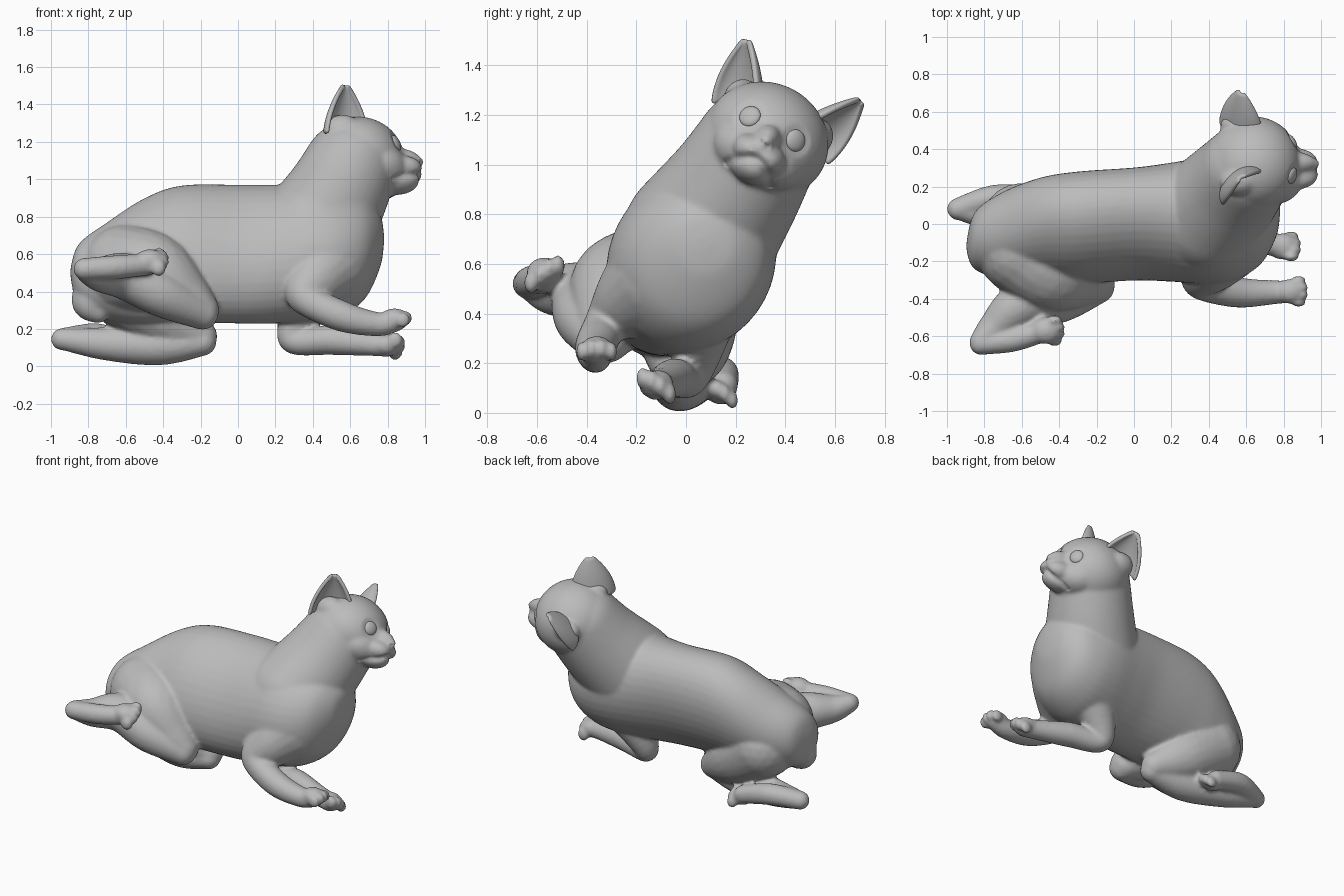
import bpy, bmesh, math
from mathutils import Vector, Matrix
from mathutils.bvhtree import BVHTree

if "Cube" in bpy.data.objects:
    bpy.data.objects.remove(bpy.data.objects["Cube"])

fur = bpy.data.materials.new("plain_grey")
fur.use_nodes = True
GREY = (0.5, 0.5, 0.5, 1)
fur.diffuse_color = GREY
fur.node_tree.nodes["Principled BSDF"].inputs["Base Color"].default_value = GREY

ROLL = Matrix.Rotation(math.radians(-28), 4, 'X')
HEAD = Matrix.Translation((0.64, 0.325, 1.1)) @ ROLL


def make_object(name, bm):
    bmesh.ops.recalc_face_normals(bm, faces=bm.faces[:])
    mesh = bpy.data.meshes.new(name)
    bm.to_mesh(mesh)
    bm.free()
    mesh.materials.append(fur)
    ob = bpy.data.objects.new(name, mesh)
    bpy.context.collection.objects.link(ob)
    return ob


def smooth(ob, angle=40):
    bpy.ops.object.select_all(action='DESELECT')
    ob.select_set(True)
    bpy.context.view_layer.objects.active = ob
    bpy.ops.object.shade_smooth_by_angle(angle=math.radians(angle))


def blob(bm, centre, radii, frame=Matrix(), detail=3):
    m = frame @ Matrix.Translation(centre) @ Matrix.Diagonal((*radii, 1))
    bmesh.ops.create_icosphere(bm, subdivisions=detail, radius=1, matrix=m)


def spline(keys, steps):
    """Smooth curve through keys of any size."""
    ends = [keys[0], *keys, keys[-1]]
    out = []
    for quad in zip(ends, ends[1:], ends[2:], ends[3:]):
        for i in range(steps):
            t = i / steps
            out.append([b + 0.5 * ((c - a) * t + (2 * a - 5 * b + 4 * c - d) * t ** 2
                                   + (3 * b - a - 3 * c + d) * t ** 3)
                        for a, b, c, d in zip(*quad)])
    return out + [list(keys[-1])]


def limb(bm, keys, steps=8, detail=3):
    """Round limb; each key is x, y, z, radius."""
    for x, y, z, radius in spline(keys, steps):
        blob(bm, (x, y, z), (radius, radius, radius), detail=detail)


def paw(bm, at, across, size):
    """Pad with four toes pointing forward."""
    at, across = Vector(at), Vector(across).normalized()
    blob(bm, at - Vector((0.03, 0, 0)), (size * 1.1, size * 0.95, size * 0.8))
    for i in (-1.5, -0.5, 0.5, 1.5):
        reach = 0.036 - 0.014 * abs(i)
        toe = at + across * i * size * 0.56 + Vector((reach, 0, 0.008 - 0.01 * abs(i)))
        blob(bm, toe, (size * 0.55, size * 0.36, size * 0.58))


skin = bmesh.new()

# Neck, skull, cheeks, muzzle, jaw
limb(skin, [(.4, .05, .7, .31), (.52, .19, .9, .275), (.6, .285, 1.06, .252)], 10, 4)
blob(skin, (0, 0, 0), (.25, .255, .23), HEAD, 4)
blob(skin, (.12, 0, -.07), (.16, .2, .13), HEAD)
blob(skin, (.2, 0, .0), (.14, .06, .07), HEAD)
blob(skin, (.2, 0, -.12), (.13, .095, .075), HEAD)
blob(skin, (.31, 0, -.01), (.045, .034, .034), HEAD)
for side in (-1, 1):
    blob(skin, (.24, side * .035, -.065), (.105, .08, .065), HEAD)
    blob(skin, (-.08, side * .17, .1), (.1, .07, .08), HEAD)

# Right shoulder and foreleg, then left foreleg
limb(skin, [(.48, -.08, .55, .23), (.42, -.2, .47, .165), (.36, -.31, .37, .095),
            (.55, -.365, .27, .083), (.75, -.365, .225, .065), (.85, -.36, .25, .06)])
paw(skin, (.865, -.36, .255), (0, 1, 0), .07)
limb(skin, [(.4, .06, .38, .14), (.29, .02, .15, .077), (.5, -.05, .14, .08),
            (.7, -.1, .12, .065), (.8, -.12, .11, .06)])
paw(skin, (.825, -.12, .115), (0, .85, -.5), .075)

# Right hind leg: thigh, shin, raised foot
limb(skin, [(-.6, -.14, .52, .24), (-.45, -.26, .5, .21), (-.3, -.3, .38, .15),
            (-.2, -.32, .3, .1)])
limb(skin, [(-.19, -.34, .28, .085), (-.4, -.41, .38, .12), (-.6, -.43, .48, .125),
            (-.74, -.55, .49, .09), (-.82, -.63, .52, .06)])
limb(skin, [(-.82, -.64, .52, .06), (-.65, -.62, .53, .065), (-.48, -.57, .545, .06)])
paw(skin, (-.44, -.57, .565), (0, .8, .5), .077)

# Left hind leg: thigh, shin, resting foot
limb(skin, [(-.6, .0, .42, .22), (-.4, 0, .28, .18), (-.2, -.03, .16, .09)])
limb(skin, [(-.19, -.05, .13, .075), (-.42, -.03, .11, .105), (-.7, .03, .12, .09),
            (-.93, .08, .145, .06)])
limb(skin, [(-.94, .08, .145, .06), (-.75, .14, .16, .07), (-.55, .15, .11, .06)])
paw(skin, (-.5, .14, .085), (0, .85, -.5), .065)

# Tail stump
limb(skin, [(-.72, -.12, .5, .12), (-.8, -.15, .35, .09), (-.75, -.16, .29, .06)])

# Torso lofted from leaning oval sections: x, y, z, half height, half width
SECTIONS = [(-.895, -.12, .5, .03, .03), (-.85, -.09, .49, .17, .15), (-.7, -.06, .51, .27, .22),
            (-.5, -.03, .56, .36, .25), (-.3, -.02, .6, .39, .27), (0, 0, .6, .395, .27),
            (.2, .01, .6, .39, .295), (.4, .02, .61, .38, .33), (.55, .03, .61, .345, .32),
            (.68, .05, .63, .27, .26), (.76, .07, .67, .14, .14), (.78, .07, .68, .03, .03)]
SIDES = 40
rings = []
for x, y, z, tall, wide in spline(SECTIONS, 6):
    frame = Matrix.Translation((x, y, z)) @ ROLL
    rings.append([skin.verts.new(frame @ Vector((0, wide * math.cos(a), tall * math.sin(a))))
                  for a in (math.tau * i / SIDES for i in range(SIDES))])
for r, s in zip(rings, rings[1:]):
    for i in range(SIDES):
        j = (i + 1) % SIDES
        skin.faces.new((r[i], r[j], s[j], s[i]))
skin.faces.new(rings[0])
skin.faces.new(rings[-1])

# Weld the parts into one skin
body = make_object("body", skin)
weld = body.modifiers.new("weld", 'REMESH')
weld.mode = 'VOXEL'
weld.voxel_size = 0.012
soften = body.modifiers.new("soften", 'SMOOTH')
soften.factor = 0.5
soften.iterations = 7
bpy.context.view_layer.objects.active = body
body.select_set(True)
for name in ("weld", "soften"):
    bpy.ops.object.modifier_apply(modifier=name)
mesh = body.data
if not mesh.materials:
    mesh.materials.append(fur)

# Face features placed on the skin, in head coordinates
to_head = HEAD.inverted()
local = [to_head @ v.co for v in mesh.vertices]
surface = BVHTree.FromPolygons(local, [tuple(p.vertices) for p in mesh.polygons])


def on_face(s, u):
    return surface.ray_cast(Vector((1, s, u)), Vector((-1, 0, 0)))[0]


eyes = {side: on_face(side * .11, .055) for side in (-1, 1)}
nostrils = [on_face(side * .018, -.018) for side in (-1, 1)]
mouth = [on_face(.1 * i / 20, -.085 - .075 * (i / 20) ** 2) for i in range(-20, 21)]

# Press in the eye sockets, nostrils and mouth line
hollows = [(p, .07, .014) for p in eyes.values()]
hollows += [(p, .016, .012) for p in nostrils]
hollows += [(p, .022, .016) for p in mouth]
for v, p in zip(mesh.vertices, local):
    if p.x > 0:
        depth = max(d * (1 - ((p - c).length / r) ** 2) for c, r, d in hollows)
        v.co = HEAD @ (p - Vector((max(depth, 0), 0, 0)))
smooth(body, 60)

for side, label in ((-1, "right"), (1, "left")):
    # Eyeball
    eye = bmesh.new()
    turn = Matrix.Rotation(side * .5, 4, 'Z') @ Matrix.Rotation(-.25, 4, 'Y')
    blob(eye, (-.014, 0, 0), (.02, .045, .045), HEAD @ Matrix.Translation(eyes[side]) @ turn)
    smooth(make_object(label + "_eye", eye))

    # Ear: cupped sheet opening forward and outward
    ear = bmesh.new()
    base, tip = Vector((-.085, side * .15, .07)), Vector((-.065, side * .262, .318))
    axis = tip - base
    opening = Vector((.6, side * .75, 0))
    opening = (opening - axis * opening.dot(axis) / axis.length_squared).normalized()
    across = axis.normalized().cross(opening)
    ROWS, COLS = 12, 14
    grid = []
    for r in range(ROWS + 1):
        v = r / ROWS
        half = .122 * (1 - v ** 1.9) + .014
        row = []
        for c in range(COLS + 1):
            a = math.pi * (c / COLS - .5)
            p = base + axis * v + across * half * math.sin(a)
            p -= opening * half * .7 * (math.cos(a) - .5)
            row.append(ear.verts.new(HEAD @ p))
        grid.append(row)
    for lo, hi in zip(grid, grid[1:]):
        for c in range(COLS):
            ear.faces.new((lo[c], lo[c + 1], hi[c + 1], hi[c]))
    ear = make_object(label + "_ear", ear)
    thick = ear.modifiers.new("thickness", 'SOLIDIFY')
    thick.thickness = 0.024
    thick.offset = 0
    round_off = ear.modifiers.new("round", 'SUBSURF')
    round_off.levels = round_off.render_levels = 1
    smooth(ear)
